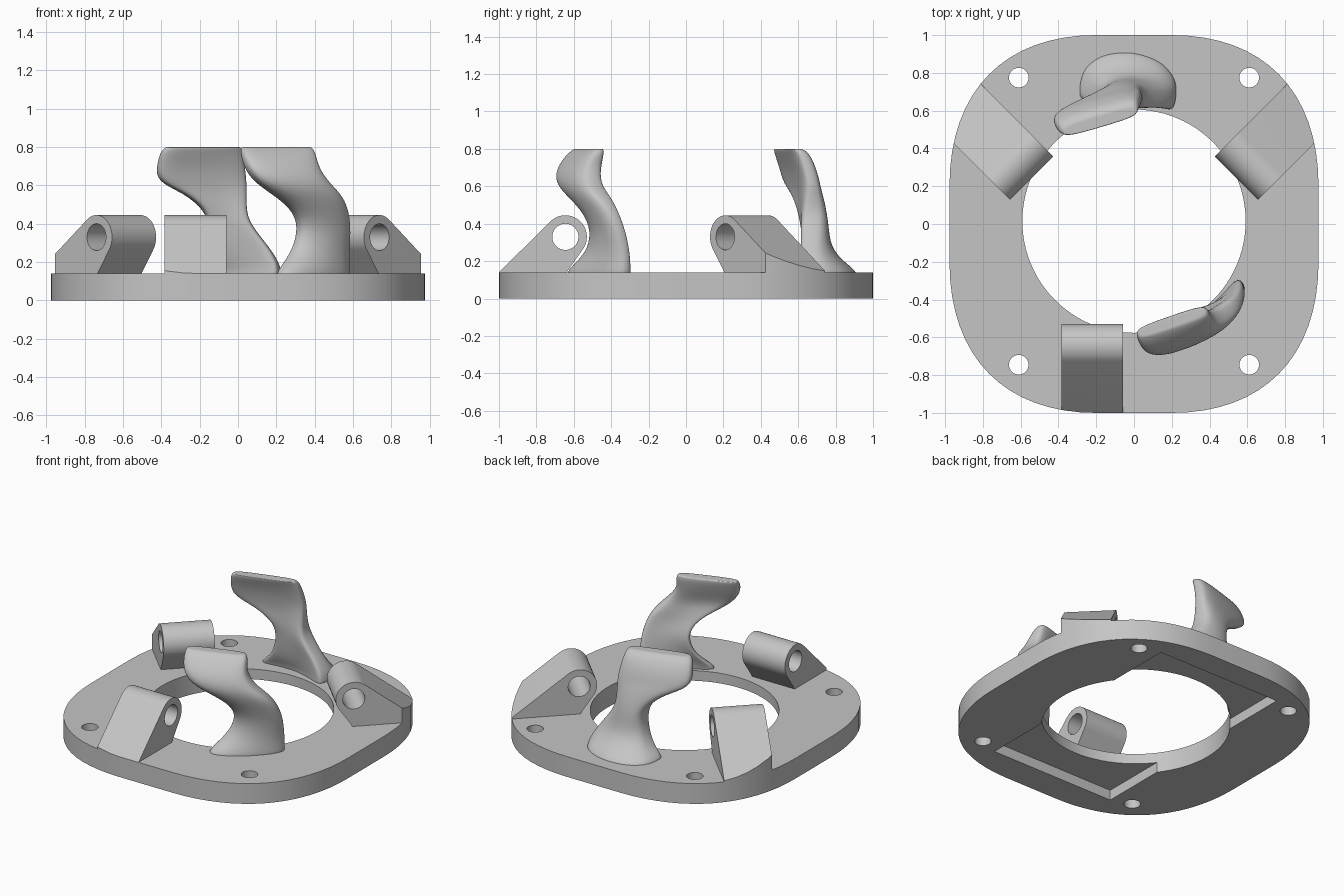
import bpy, bmesh
from math import sin, cos, pi, radians, copysign
from mathutils import Vector, Matrix
from mathutils.geometry import interpolate_bezier

if "Cube" in bpy.data.objects:
    bpy.data.objects.remove(bpy.data.objects["Cube"])

grey = bpy.data.materials.new("plain_grey")
grey.use_nodes = True
COLOUR = (0.56, 0.56, 0.56, 1)
grey.diffuse_color = COLOUR
grey.node_tree.nodes["Principled BSDF"].inputs["Base Color"].default_value = COLOUR

TOP = 0.14                       # upper face of the plate
AXIS = Vector((0, 0.015, 0))     # centre of the round opening


def make(name, bm):
    bmesh.ops.recalc_face_normals(bm, faces=bm.faces)
    mesh = bpy.data.meshes.new(name)
    bm.to_mesh(mesh)
    bm.free()
    ob = bpy.data.objects.new(name, mesh)
    mesh.materials.append(grey)
    bpy.context.collection.objects.link(ob)
    return ob


def select(ob):
    bpy.ops.object.select_all(action='DESELECT')
    ob.select_set(True)
    bpy.context.view_layer.objects.active = ob


def boolean(ob, cutter, operation):
    mod = ob.modifiers.new("cut", 'BOOLEAN')
    mod.operation = operation
    mod.solver = 'EXACT'
    mod.object = cutter
    select(ob)
    bpy.ops.object.modifier_apply(modifier=mod.name)
    bpy.data.objects.remove(cutter)


def smooth(ob, angle):
    select(ob)
    bpy.ops.object.shade_smooth_by_angle(angle=radians(angle))


def cylinder(radius, length, matrix, sides=48):
    bm = bmesh.new()
    bmesh.ops.create_cone(bm, cap_ends=True, segments=sides, radius1=radius,
                          radius2=radius, depth=length, matrix=matrix)
    return make("cutter", bm)


def box(sx, sy, sz, centre):
    bm = bmesh.new()
    bmesh.ops.create_cube(bm, size=1, matrix=Matrix.Translation(centre)
                          @ Matrix.Diagonal((sx, sy, sz, 1)))
    return make("cutter", bm)


def outline_prism(name, height):
    """Rounded-square outline, one quarter mirrored round and extruded up."""
    corner = [Vector(p) for p in ((.2, 1), (.68, 1), (.977, .71), (.977, .2))]
    q = [(p.x, p.y) for p in interpolate_bezier(*corner, 17)]
    loop = (q + [(x, -y) for x, y in reversed(q)]
            + [(-x, -y) for x, y in q] + [(-x, y) for x, y in reversed(q)])
    bm = bmesh.new()
    face = bm.faces.new([bm.verts.new((x, y, 0)) for x, y in loop])
    out = bmesh.ops.extrude_face_region(bm, geom=[face])
    bmesh.ops.translate(bm, vec=(0, 0, height),
                        verts=[v for v in out["geom"] if isinstance(v, bmesh.types.BMVert)])
    return make(name, bm)


# Base plate: shallow recess underneath, round opening, four screw holes
plate = outline_prism("base_plate", TOP)
boolean(plate, box(0.945, 1.62, 0.14, AXIS), 'DIFFERENCE')
boolean(plate, cylinder(0.591, 1, Matrix.Translation(AXIS), 96), 'DIFFERENCE')
for sx in (-1, 1):
    for sy in (-1, 1):
        spot = AXIS + Vector((sx * 0.61, sy * 0.76, 0))
        boolean(plate, cylinder(0.052, 1, Matrix.Translation(spot), 32), 'DIFFERENCE')
smooth(plate, 25)


# Hinge lugs: hull of a barrel and a sloping foot, trimmed to the plate outline
def lug(name, angle, side, reach):
    radius, barrel, width = 0.66, 0.115, 0.325
    place = Matrix.Translation(AXIS) @ Matrix.Rotation(radians(angle), 4, 'Z')
    profile = [(radius + barrel * cos(i * pi / 24), 0.33 + barrel * sin(i * pi / 24))
               for i in range(48)]
    profile += [(r, z) for r in (radius, reach) for z in (TOP, TOP - 0.01)]
    bm = bmesh.new()
    for y in (side - width / 2, side + width / 2):
        for r, z in profile:
            bm.verts.new(place @ Vector((r, y, z)))
    bmesh.ops.convex_hull(bm, input=bm.verts)
    bmesh.ops.delete(bm, geom=[v for v in bm.verts if not v.link_faces], context='VERTS')
    bmesh.ops.dissolve_limit(bm, angle_limit=0.01, verts=bm.verts, edges=bm.edges)
    ob = make(name, bm)
    bore = place @ Matrix.Translation((radius, side, 0.33)) @ Matrix.Rotation(pi / 2, 4, 'X')
    boolean(ob, cylinder(0.07, 1, bore), 'DIFFERENCE')
    boolean(ob, outline_prism("cutter", 1), 'INTERSECT')
    smooth(ob, 25)


lug("front_lug", -90, -0.222, 1.015)
lug("right_lug", 135, 0.222, 1.1)
lug("left_lug", 45, -0.222, 1.1)


# Curved fingers: lofted rounded slices, each given as
# height, one end x y, other end x y, thickness, outward bow
def finger(name, slices):
    bm = bmesh.new()
    rings, count = [], 20
    for z, ax, ay, bx, by, thick, bow in slices:
        a, b = Vector((ax, ay, z)), Vector((bx, by, z))
        mid, half = (a + b) / 2, (b - a) / 2
        out = Vector((half.y, -half.x, 0)).normalized()
        if out.dot(mid - AXIS) < 0:
            out.negate()
        ring = []
        for i in range(count):
            c, s = cos(2 * pi * i / count), sin(2 * pi * i / count)
            u = copysign(abs(c) ** 0.55, c)
            v = copysign(abs(s) ** 0.55, s)
            ring.append(bm.verts.new(mid + half * u * 1.02
                                     + out * (v * thick / 2 + bow * (1 - u * u))))
        rings.append(ring)
    for low, high in zip(rings, rings[1:]):
        for i in range(count):
            j = (i + 1) % count
            bm.faces.new((low[i], low[j], high[j], high[i]))
    bm.faces.new(rings[0])
    bm.faces.new(rings[-1])
    ob = make(name, bm)
    mod = ob.modifiers.new("smooth", 'SUBSURF')
    mod.levels = mod.render_levels = 2
    select(ob)
    bpy.ops.object.modifier_apply(modifier=mod.name)
    smooth(ob, 50)


finger("front_finger", [
    (.10, .21, -.62, .57, -.31, .10, .04),
    (.15, .21, -.62, .57, -.31, .10, .04),
    (.24, .28, -.51, .57, -.31, .08, .05),
    (.36, .32, -.47, .58, -.34, .09, .04),
    (.46, .30, -.51, .57, -.38, .10, .04),
    (.54, .21, -.58, .54, -.43, .13, .03),
    (.61, .10, -.65, .47, -.49, .14, .02),
    (.69, .04, -.65, .41, -.50, .15, .01),
    (.77, .02, -.61, .40, -.47, .11, 0),
    (.80, .02, -.58, .38, -.46, .07, 0),
    (.80, .03, -.58, .37, -.46, .05, 0)])

finger("back_finger", [
    (.10, -.29, .74, .22, .67, .25, .10),
    (.15, -.29, .73, .22, .67, .24, .10),
    (.20, -.22, .70, .21, .66, .19, .07),
    (.28, -.17, .67, .16, .66, .14, .04),
    (.40, -.15, .67, .06, .67, .15, .02),
    (.48, -.18, .64, .04, .68, .14, .02),
    (.56, -.28, .60, .04, .68, .12, .02),
    (.62, -.42, .55, .04, .68, .11, .01),
    (.70, -.42, .53, .03, .66, .11, .01),
    (.78, -.40, .50, .02, .63, .10, 0),
    (.80, -.37, .49, .01, .60, .07, 0),
    (.80, -.36, .49, .0, .60, .05, 0)])
